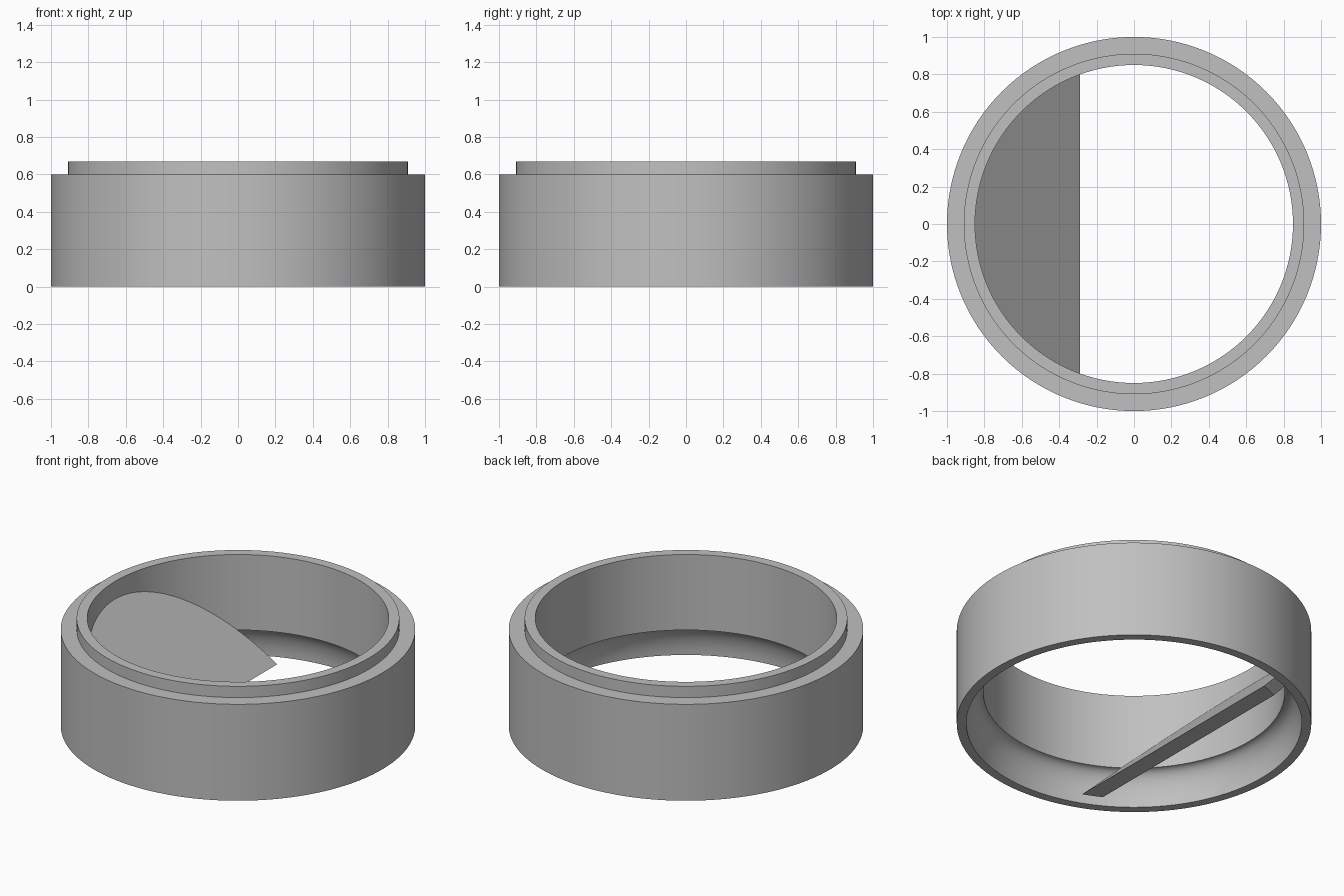
import bpy, bmesh
from math import pi, sin, cos, radians
from mathutils import Vector

cube = bpy.data.objects.get("Cube")
if cube:
    bpy.data.objects.remove(cube)

SEGMENTS = 128
BORE = 0.85        # inner radius
SOCKET = 0.946     # widened radius at the bottom
SOCKET_TOP = 0.2

grey = bpy.data.materials.new("plain_grey")
grey.use_nodes = True
colour = (0.53, 0.53, 0.53, 1)
grey.diffuse_color = colour
grey.node_tree.nodes["Principled BSDF"].inputs["Base Color"].default_value = colour


def make_object(name, bm):
    bmesh.ops.recalc_face_normals(bm, faces=bm.faces)
    mesh = bpy.data.meshes.new(name)
    bm.to_mesh(mesh)
    bm.free()
    mesh.materials.append(grey)
    obj = bpy.data.objects.new(name, mesh)
    bpy.context.collection.objects.link(obj)
    bpy.ops.object.select_all(action='DESELECT')
    obj.select_set(True)
    bpy.context.view_layer.objects.active = obj
    bpy.ops.object.shade_smooth_by_angle(angle=radians(25))
    return obj


# Ring wall: stepped lip on top, curved socket underneath
profile = [(1, 0), (1, 0.6), (0.91, 0.6), (0.91, 0.67), (BORE, 0.67)]
STEPS = 12
for i in range(STEPS + 1):
    a = pi / 2 * (1 - i / STEPS)
    profile.append((BORE + (SOCKET - BORE) * cos(a), SOCKET_TOP * sin(a))
                   if i < STEPS else (SOCKET, 0))
# the arc runs from the bore edge down to the open bottom
bm = bmesh.new()
verts = [bm.verts.new((r, 0, z)) for r, z in profile]
edges = [bm.edges.new((v, verts[(i + 1) % len(verts)])) for i, v in enumerate(verts)]
bmesh.ops.spin(bm, geom=verts + edges, cent=(0, 0, 0), axis=(0, 0, 1),
               angle=2 * pi, steps=SEGMENTS, use_merge=True)
bmesh.ops.remove_doubles(bm, verts=bm.verts, dist=1e-4)
make_object("ring_wall", bm)

# Sloping plate: a slanted slice of the bore
bm = bmesh.new()
bmesh.ops.create_cone(bm, cap_ends=True, segments=SEGMENTS, radius1=BORE,
                      radius2=BORE, depth=0.62)
bmesh.ops.translate(bm, verts=bm.verts, vec=(0, 0, 0.31))
slope = Vector((1, 0, 1)).normalized()
for x, normal in ((-0.29, slope), (-0.4, -slope)):
    cut = bmesh.ops.bisect_plane(bm, geom=bm.verts[:] + bm.edges[:] + bm.faces[:],
                                 plane_co=(x, 0, 0), plane_no=normal,
                                 clear_outer=True)
    rim = [e for e in bm.edges if e.is_boundary]
    bmesh.ops.holes_fill(bm, edges=rim, sides=0)
make_object("sloping_plate", bm)
